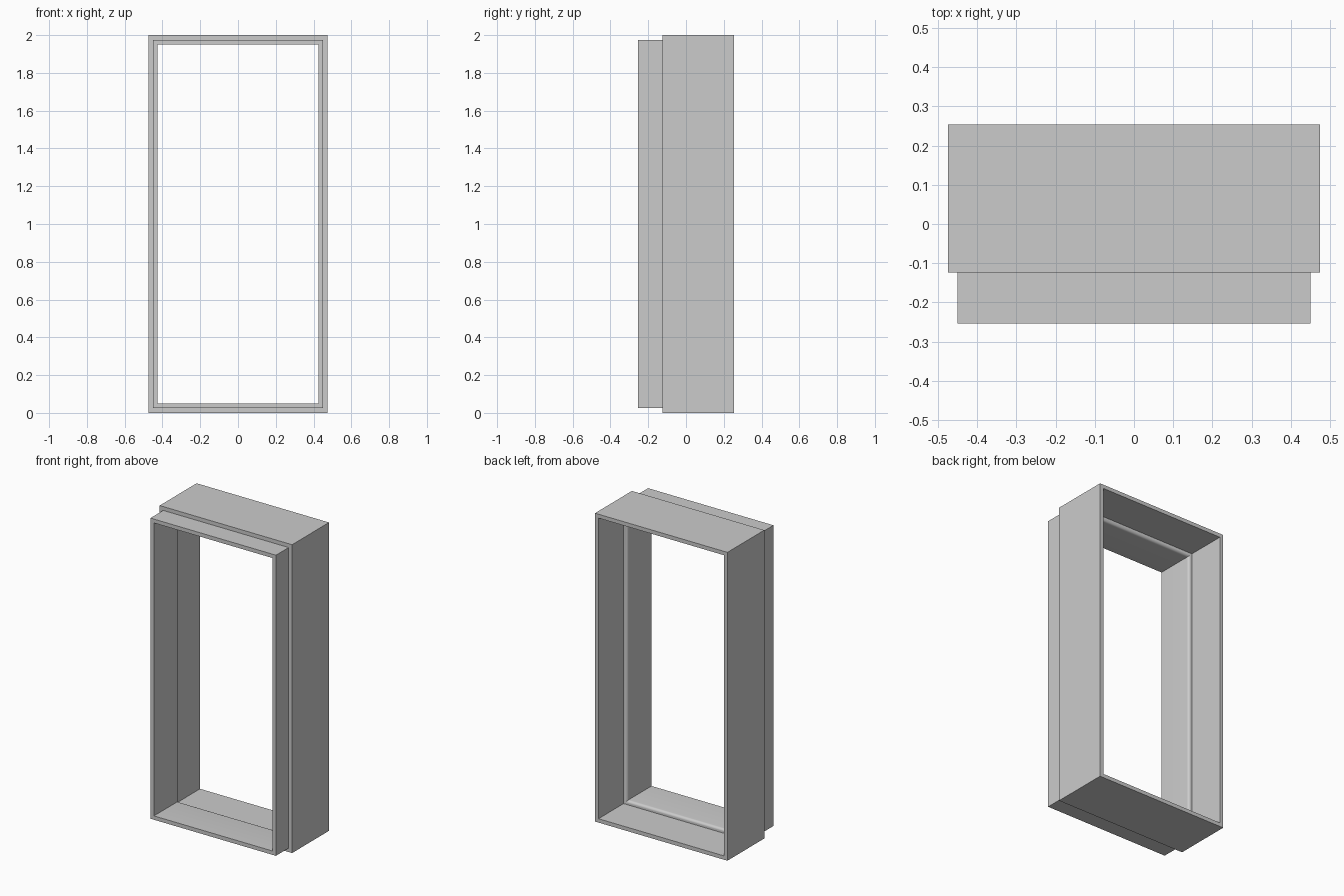
import bpy, math

# Remove the default object
cube = bpy.data.objects.get("Cube")
if cube:
    bpy.data.objects.remove(cube, do_unlink=True)

HALF_WIDTH, HEIGHT, WALL = 0.475, 2.0, 0.025
BACK, SHOULDER, LEDGE, FRONT = 0.254, -0.124, -0.003, -0.254
ROUND, STEPS = 0.018, 6

# Plain grey for the whole frame
grey = bpy.data.materials.new("frame_grey")
grey.use_nodes = True
colour = (0.6, 0.6, 0.6, 1)
grey.diffuse_color = colour
grey.node_tree.nodes["Principled BSDF"].inputs["Base Color"].default_value = colour


def sweep_frame(name, profile):
    """Sweep a closed (inset, y) profile round the rectangle with mitred corners."""
    verts = []
    for sx, top in ((-1, False), (1, False), (1, True), (-1, True)):
        for inset, y in profile:
            verts.append((sx * (HALF_WIDTH - inset), y, HEIGHT - inset if top else inset))
    n = len(profile)
    faces = []
    for c in range(4):
        a, b = c * n, (c + 1) % 4 * n
        for i in range(n):
            j = (i + 1) % n
            faces.append((a + i, b + i, b + j, a + j))
    mesh = bpy.data.meshes.new(name)
    mesh.from_pydata(verts, [], faces)
    mesh.materials.append(grey)
    obj = bpy.data.objects.new(name, mesh)
    bpy.context.collection.objects.link(obj)

    # Consistent outward normals and sharp corners
    bpy.ops.object.select_all(action='DESELECT')
    obj.select_set(True)
    bpy.context.view_layer.objects.active = obj
    bpy.ops.object.mode_set(mode='EDIT')
    bpy.ops.mesh.select_all(action='SELECT')
    bpy.ops.mesh.normals_make_consistent(inside=False)
    bpy.ops.object.mode_set(mode='OBJECT')
    bpy.ops.object.shade_smooth_by_angle(angle=math.radians(30))
    return obj


# Deep rear casing
sweep_frame("outer_casing", [(0, SHOULDER), (0, BACK), (WALL, BACK), (WALL, SHOULDER)])

# Narrower front lining with a rounded inner ledge
arc = []
for k in range(STEPS + 1):
    t = math.pi / 2 * k / STEPS
    arc.append((2 * WALL - ROUND + ROUND * math.sin(t), LEDGE - ROUND + ROUND * math.cos(t)))
sweep_frame("front_lining", [(WALL, FRONT), (WALL, LEDGE)] + arc + [(2 * WALL, FRONT)])
